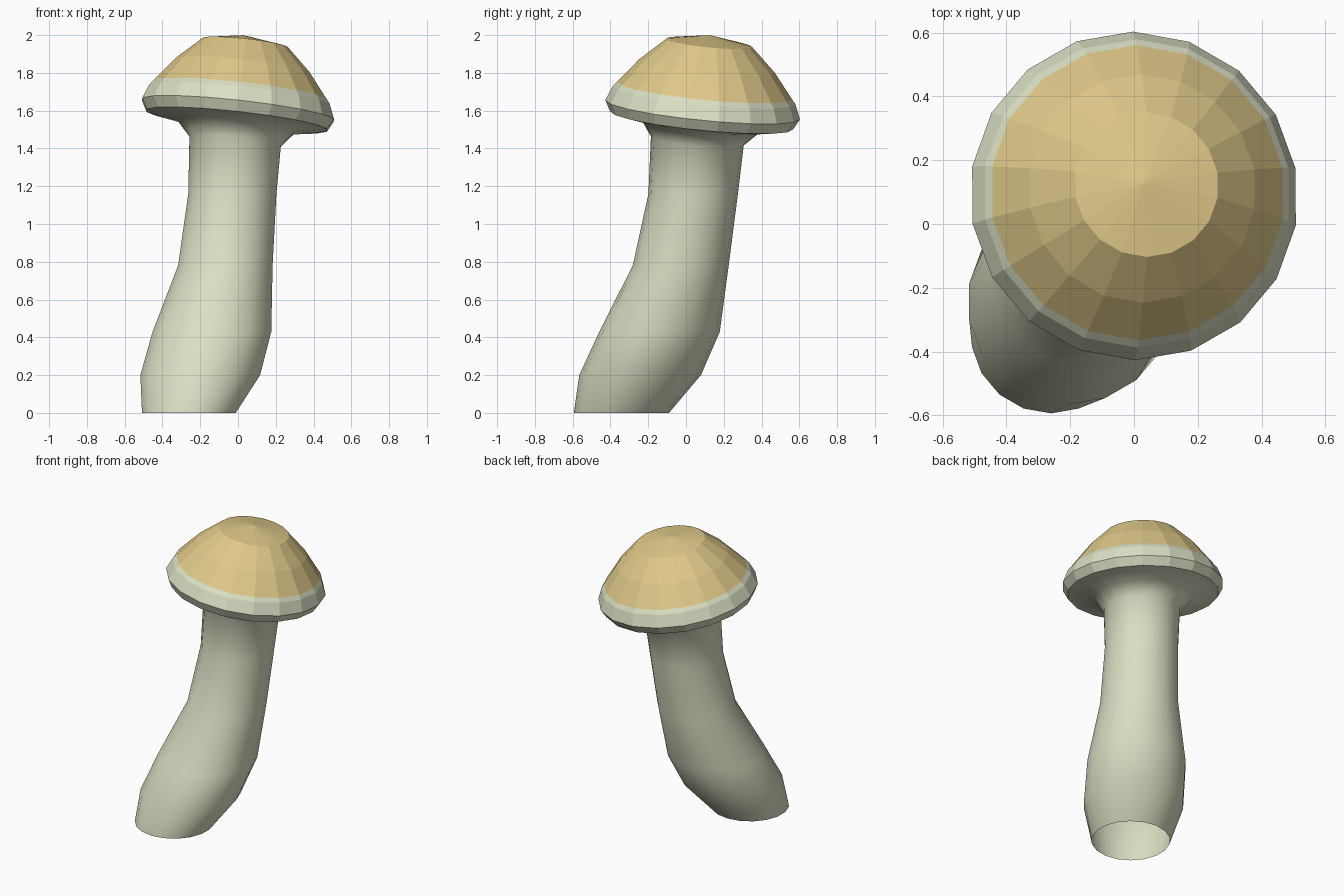
import bpy, math
from mathutils import Vector

if "Cube" in bpy.data.objects:
    bpy.data.objects.remove(bpy.data.objects["Cube"])

SIDES = 18
UP = Vector((0, 0, 1))
TILT = Vector((0.11, 0.10, 1)).normalized()   # cap axis
CAP_CENTRE = Vector((0, 0.088, 1.605))


def material(name, rgb):
    m = bpy.data.materials.new(name)
    m.diffuse_color = (*rgb, 1)
    m.use_nodes = True
    m.node_tree.nodes["Principled BSDF"].inputs["Base Color"].default_value = m.diffuse_color
    return m


PALE = material("pale_green_cream", (0.70, 0.74, 0.55))
TAN = material("golden_tan", (0.74, 0.58, 0.25))


def ring(centre, radius, axis):
    """Circle of points around a tilted axis, first point towards +y."""
    turn = UP.rotation_difference(axis)
    return [Vector(centre) + turn @ Vector((radius * math.sin(a), radius * math.cos(a), 0))
            for a in (-2 * math.pi * i / SIDES for i in range(SIDES))]


def loft(name, rings, mats, tip=None, tan_from=None, smooth=False):
    verts = [p for r in rings for p in r]
    faces, tags = [], []
    for k in range(len(rings) - 1):
        for i in range(SIDES):
            j = (i + 1) % SIDES
            a, b = k * SIDES, (k + 1) * SIDES
            faces.append((a + i, a + j, b + j, b + i))
            tags.append(k)
    if tip is not None:
        verts.append(tip)
        b = (len(rings) - 1) * SIDES
        for i in range(SIDES):
            faces.append((b + i, b + (i + 1) % SIDES, len(verts) - 1))
            tags.append(len(rings) - 1)
    me = bpy.data.meshes.new(name)
    me.from_pydata(verts, [], faces)
    for m in mats:
        me.materials.append(m)
    for p, k in zip(me.polygons, tags):
        p.use_smooth = smooth
        p.material_index = 1 if tan_from is not None and k >= tan_from else 0
    me.update()
    ob = bpy.data.objects.new(name, me)
    bpy.context.collection.objects.link(ob)
    return ob


def cap_ring(r, h):
    return ring(CAP_CENTRE + TILT * h, r, TILT)


# bent stem, open at the foot, flaring into the underside of the cap
path = [(-0.26, -0.342, 0.0, 0.252), (-0.20, -0.243, 0.2, 0.322),
        (-0.138, -0.14, 0.43, 0.319), (-0.067, -0.028, 0.78, 0.254),
        (-0.03, 0.038, 1.16, 0.237)]
stem_rings = [ring((x, y, z), r, UP) for x, y, z, r in path]
stem_rings.append(ring((-0.015, 0.06, 1.44), 0.247, TILT))
stem_rings += [cap_ring(0.316, -0.088), cap_ring(0.487, -0.057)]
loft("stem", stem_rings, [PALE], smooth=True)

# faceted cap: pale rim band below, tan dome above
profile = [(0.487, -0.057), (0.518, 0.0), (0.486, 0.078), (0.465, 0.103),
           (0.36, 0.235), (0.228, 0.358)]
loft("cap", [cap_ring(r, h) for r, h in profile], [PALE, TAN],
     tip=CAP_CENTRE + TILT * 0.399 + Vector((-0.015, 0, 0)), tan_from=3)
